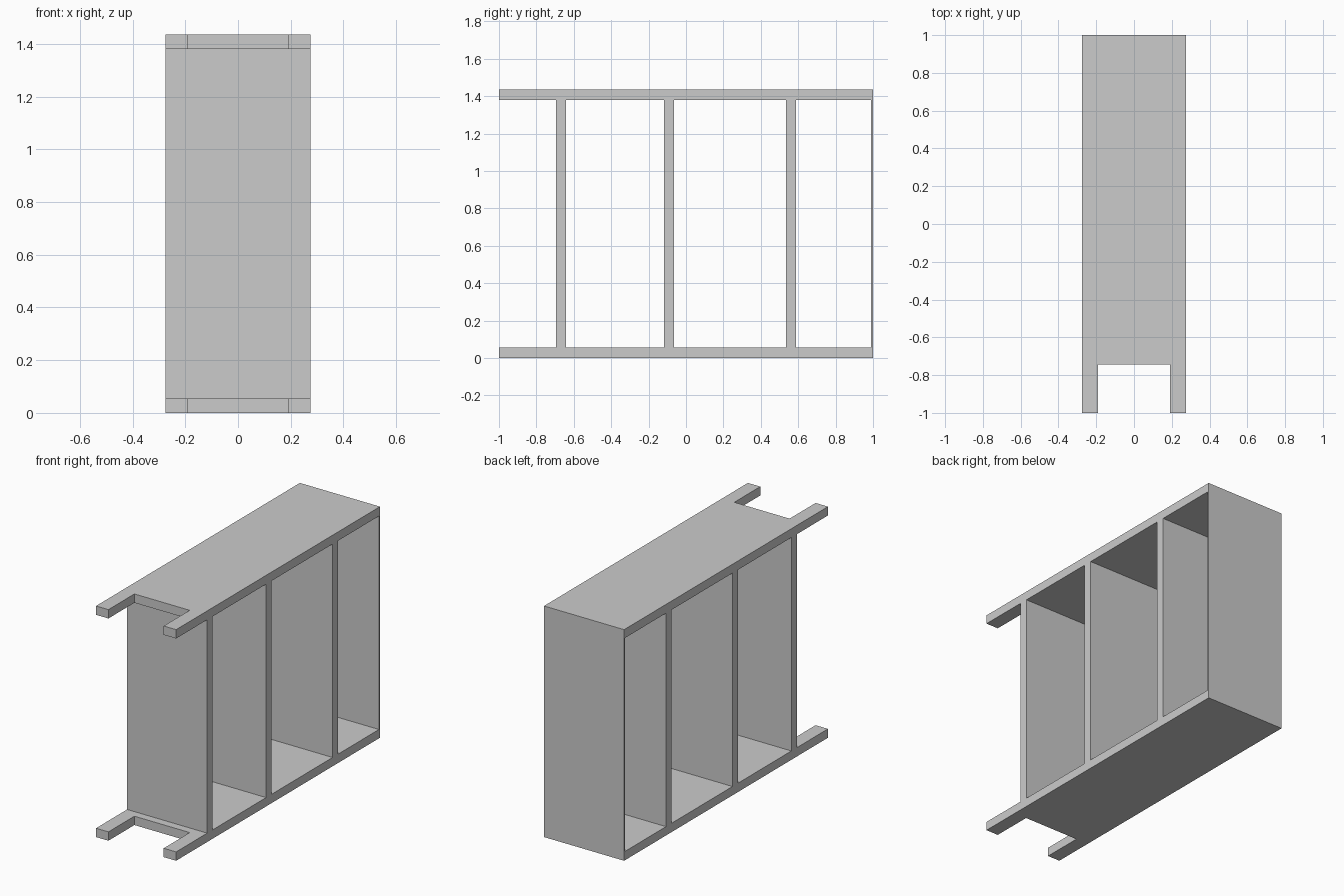
import bpy, bmesh

if "Cube" in bpy.data.objects:
    bpy.data.objects.remove(bpy.data.objects["Cube"])

HALF_W, HEIGHT, BOARD = 0.275, 1.435, 0.055
BACK_Y = 0.99          # inner face of the thin back sheet
NOTCH_X, NOTCH_Y = 0.19, -0.745


def prism(name, outline, z0, z1):
    """Extrude an XY outline from z0 to z1."""
    bm = bmesh.new()
    face = bm.faces.new([bm.verts.new((x, y, z0)) for x, y in outline])
    ext = bmesh.ops.extrude_face_region(bm, geom=[face])
    verts = [g for g in ext["geom"] if isinstance(g, bmesh.types.BMVert)]
    bmesh.ops.translate(bm, verts=verts, vec=(0, 0, z1 - z0))
    bmesh.ops.recalc_face_normals(bm, faces=bm.faces)
    mesh = bpy.data.meshes.new(name)
    bm.to_mesh(mesh)
    bm.free()
    obj = bpy.data.objects.new(name, mesh)
    bpy.context.collection.objects.link(obj)
    return obj


def board(name, y0, y1, z0, z1):
    """Full-width rectangular board."""
    return prism(name, [(-HALF_W, y0), (HALF_W, y0), (HALF_W, y1), (-HALF_W, y1)], z0, z1)


# Top and bottom panels, each with a notch leaving two prongs at the front
half = [(NOTCH_X, NOTCH_Y), (NOTCH_X, -1), (HALF_W, -1), (HALF_W, BACK_Y)]
panel = half + [(-x, y) for x, y in reversed(half)]
prism("bottom_panel", panel, 0, BOARD)
prism("top_panel", panel, HEIGHT - BOARD, HEIGHT)

# Upright dividers between the panels
for name, y in (("front_divider", -0.695), ("middle_divider", -0.117), ("rear_divider", 0.535)):
    board(name, y, y + 0.054, BOARD, HEIGHT - BOARD)

# Thin back sheet covering the full height
board("back_sheet", BACK_Y, 1, 0, HEIGHT)
